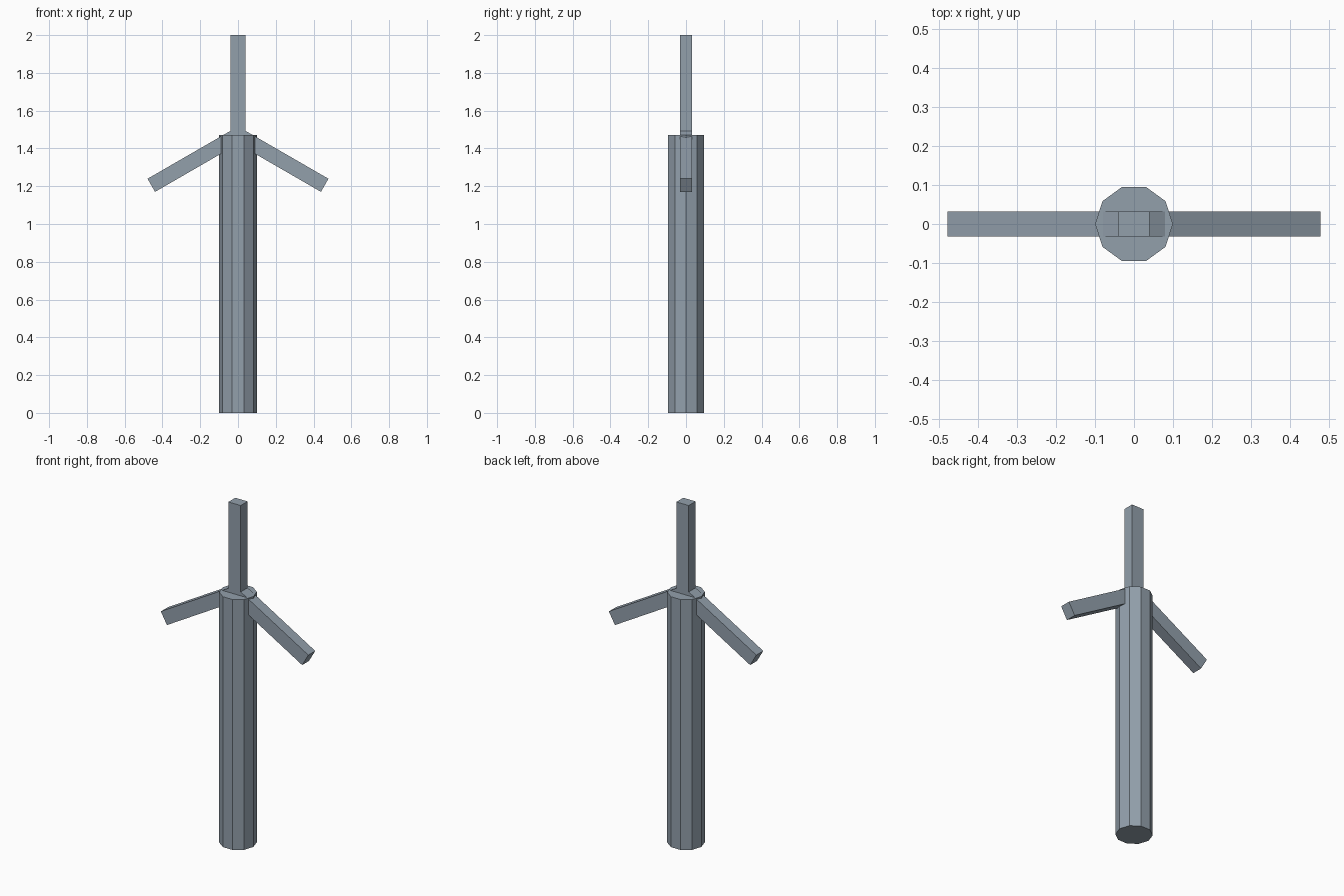
import bpy
import math
from mathutils import Matrix

cube = bpy.data.objects.get("Cube")
if cube:
    bpy.data.objects.remove(cube, do_unlink=True)

HUB_Z = 1.47
BLADE_WIDTH, BLADE_DEPTH, BLADE_LENGTH = 0.08, 0.064, 0.53

# Blue-grey paint shared by all parts
paint = bpy.data.materials.new("blue_grey")
paint.use_nodes = True
colour = (0.29, 0.35, 0.41, 1)
paint.diffuse_color = colour
paint.node_tree.nodes["Principled BSDF"].inputs["Base Color"].default_value = colour


def finish(name):
    obj = bpy.context.object
    obj.name = name
    obj.data.materials.append(paint)
    return obj


# Ten-sided tower, with corners pointing along x
bpy.ops.mesh.primitive_cylinder_add(vertices=10, radius=0.1, depth=HUB_Z,
                                    location=(0, 0, HUB_Z / 2))
tower = finish("tower")
tower.data.transform(Matrix.Rotation(math.radians(90), 4, "Z"))


# Three bar blades radiating from the tower top
def add_blade(name, angle):
    bpy.ops.mesh.primitive_cube_add(size=1, location=(0, 0, HUB_Z))
    blade = finish(name)
    blade.data.transform(Matrix.Translation((0, 0, 0.5)))
    blade.scale = (BLADE_WIDTH, BLADE_DEPTH, BLADE_LENGTH)
    blade.rotation_euler.y = math.radians(angle)


for name, angle in (("top_blade", 0), ("left_blade", 120), ("right_blade", 240)):
    add_blade(name, angle)
